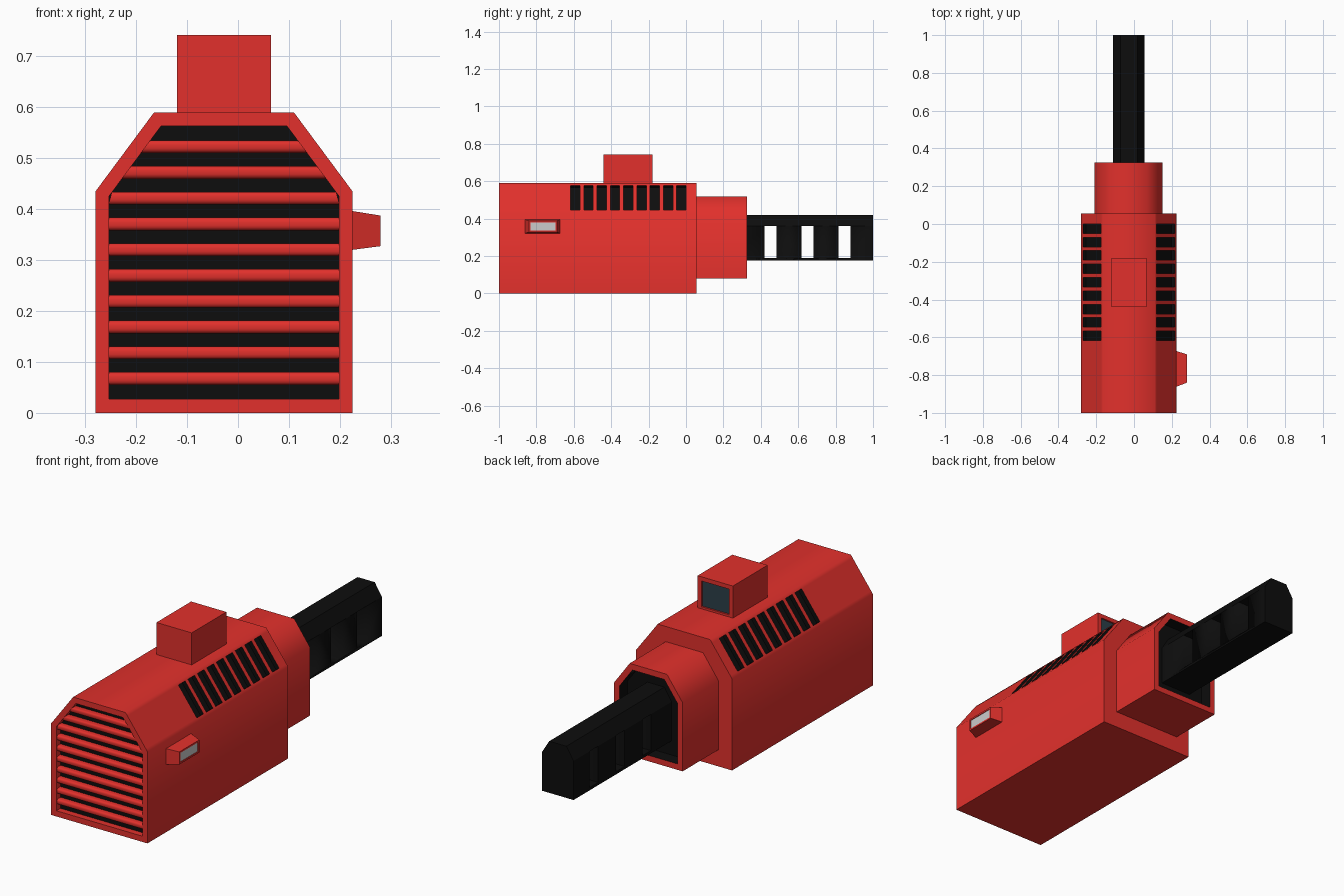
import bpy, bmesh, math
from mathutils import Vector

if "Cube" in bpy.data.objects:
    bpy.data.objects.remove(bpy.data.objects["Cube"])


def material(name, rgb):
    m = bpy.data.materials.new(name)
    m.diffuse_color = (*rgb, 1)
    m.use_nodes = True
    m.node_tree.nodes["Principled BSDF"].inputs["Base Color"].default_value = m.diffuse_color
    return m


RED = material("red_shell", (0.76, 0.03, 0.025))
BLACK = material("black", (0.004, 0.004, 0.004))
GLASS = material("dark_glass", (0.025, 0.05, 0.065))
LIGHT = material("light_grey", (0.65, 0.65, 0.65))


def finish(name, bm, mats, angle=60):
    bmesh.ops.recalc_face_normals(bm, faces=bm.faces)
    me = bpy.data.meshes.new(name)
    bm.to_mesh(me)
    bm.free()
    ob = bpy.data.objects.new(name, me)
    bpy.context.collection.objects.link(ob)
    for m in mats:
        me.materials.append(m)
    bpy.ops.object.select_all(action='DESELECT')
    ob.select_set(True)
    bpy.context.view_layer.objects.active = ob
    bpy.ops.object.shade_smooth_by_angle(angle=math.radians(angle))
    return ob


def half_width(z, hw, tw, zc, z1):
    return hw if z <= zc else hw + (tw - hw) * (z - zc) / (z1 - zc)


def house_prism(cx, hw, tw, z0, zc, z1, stations, splits=()):
    """Chamfer-topped section swept along y, with optional extra points on the slopes."""
    side = [(half_width(z, hw, tw, zc, z1), z) for z in (z0, zc, *splits, z1)]
    prof = [(cx + w, z) for w, z in side] + [(cx - w, z) for w, z in reversed(side)]
    bm = bmesh.new()
    rings = [[bm.verts.new((x, y, z)) for x, z in prof] for y in stations]
    n = len(prof)
    for a, b in zip(rings, rings[1:]):
        for i in range(n):
            j = (i + 1) % n
            bm.faces.new((a[i], a[j], b[j], b[i]))
    bm.faces.new(rings[0])
    bm.faces.new(rings[-1])
    bmesh.ops.recalc_face_normals(bm, faces=bm.faces)
    bm.normal_update()
    return bm


def recess(bm, face, rim, depth, walls=True):
    """Inset a face, push it in and give it the second material."""
    if rim:
        bmesh.ops.inset_individual(bm, faces=[face], thickness=rim, use_even_offset=True)
    if depth:
        res = bmesh.ops.inset_individual(bm, faces=[face], thickness=0.0, depth=-depth)
        if walls:
            for f in res["faces"]:
                f.material_index = 1
    face.material_index = 1


def end_face(bm, direction):
    d = Vector(direction)
    return max(bm.faces, key=lambda f: (f.normal.dot(d) > 0.9) * (10 + f.calc_center_median().dot(d)))


def box(bm, lo, hi):
    vs = bmesh.ops.create_cube(bm, size=1)["verts"]
    for v in vs:
        v.co = [(a + b) / 2 + c * (b - a) for a, b, c in zip(lo, hi, v.co)]
    return vs


CX = -0.0275

# Main body with vent slots in both slopes and a recessed front
slots = [(-0.617 + 0.0709 * i, -0.567 + 0.0709 * i) for i in range(9)]
stations = [-1.0] + [y for s in slots for y in s] + [0.055]
bm = house_prism(CX, 0.2525, 0.1375, 0, 0.435, 0.59, stations, (0.447, 0.577))
vents = []
for f in bm.faces:
    c = f.calc_center_median()
    if abs(f.normal.x) > 0.3 and f.normal.z > 0.3 and 0.447 < c.z < 0.577:
        if any(a < c.y < b for a, b in slots):
            vents.append(f)
front = end_face(bm, (0, -1, 0))
for f in vents:
    recess(bm, f, 0, 0.02)
recess(bm, front, 0.027, 0.03, walls=False)
finish("body", bm, [RED, BLACK])

# Front grille slats, following the chamfered outline
bm = bmesh.new()
for i in range(10):
    z = 0.0675 + 0.0506 * i
    vs = box(bm, (CX - 1, -0.996, z - 0.0125), (CX + 1, -0.968, z + 0.0125))
    for v in vs:
        w = half_width(v.co.z, 0.227, 0.125, 0.425, 0.564)
        v.co.x = CX + math.copysign(w, v.co.x - CX)
long_edges = [e for e in bm.edges if abs(e.verts[0].co.x - e.verts[1].co.x) > 0.15
              and max(v.co.y for v in e.verts) < -0.98]
bmesh.ops.bevel(bm, geom=long_edges, offset=0.009, segments=3, profile=0.5, affect='EDGES')
finish("grille_slats", bm, [RED])

# Neck with open rear mouth
bm = house_prism(-0.03, 0.18, 0.098, 0.08, 0.405, 0.518, [0.055, 0.325])
recess(bm, end_face(bm, (0, 1, 0)), 0.028, 0.06)
finish("neck", bm, [RED, BLACK])

# Slotted bar
bm = house_prism(CX, 0.0825, 0.045, 0.175, 0.36, 0.42, [0.25, 1.0])
bar = finish("bar", bm, [BLACK], 30)
bm = bmesh.new()
for y in (0.42, 0.617, 0.815):
    box(bm, (-0.3, y, 0.188), (0.3, y + 0.065, 0.36))
cutter = finish("bar_slot_cutter", bm, [BLACK])
cutter.hide_render = True
cutter.hide_set(True)
mod = bar.modifiers.new("slots", 'BOOLEAN')
mod.operation = 'DIFFERENCE'
mod.solver = 'EXACT'
mod.object = cutter
bpy.context.view_layer.objects.active = bar
bpy.ops.object.modifier_apply(modifier=mod.name)
bpy.data.objects.remove(cutter)

# Sight box with rear window
bm = bmesh.new()
box(bm, (-0.12, -0.44, 0.58), (0.065, -0.18, 0.742))
bm.normal_update()
recess(bm, end_face(bm, (0, 1, 0)), 0.02, 0.008, walls=False)
finish("sight_box", bm, [RED, GLASS], 30)

# Tapered side lamp
bm = bmesh.new()
vs = box(bm, (0.215, -0.865, 0.319), (0.28, -0.67, 0.398))
for v in vs:
    if v.co.x > 0.25:
        v.co.y = -0.765 + (v.co.y + 0.7675) * 0.77
        v.co.z = 0.3575 + (v.co.z - 0.3585) * 0.76
bm.normal_update()
recess(bm, end_face(bm, (1, 0, 0)), 0.008, 0.003, walls=False)
finish("side_lamp", bm, [RED, LIGHT], 30)
